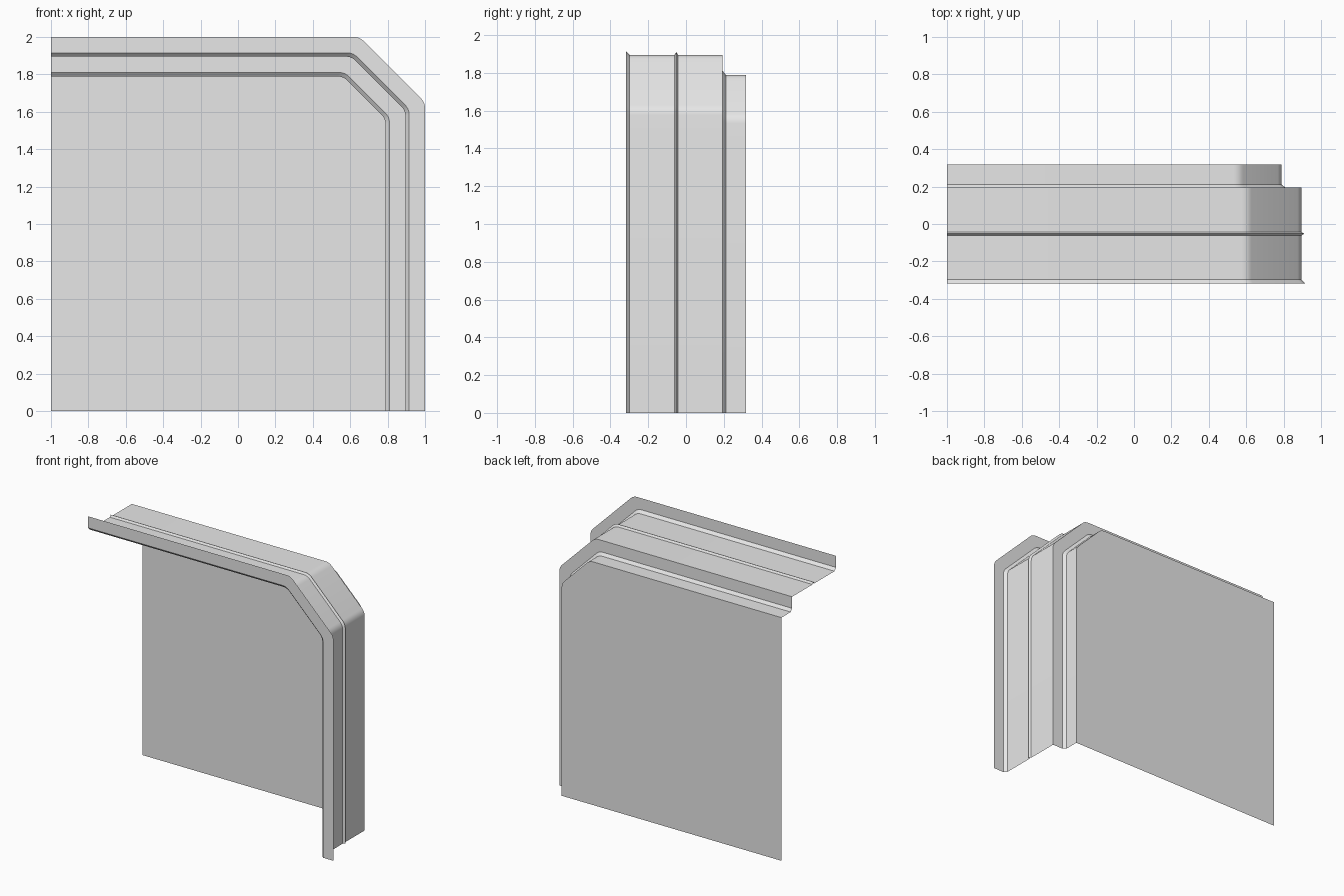
import bpy, bmesh, math
from mathutils import Vector

if "Cube" in bpy.data.objects:
    bpy.data.objects.remove(bpy.data.objects["Cube"])

grey = bpy.data.materials.new("plain grey")
grey.diffuse_color = (0.8, 0.8, 0.8, 1)
grey.use_nodes = True
grey.node_tree.nodes["Principled BSDF"].inputs["Base Color"].default_value = grey.diffuse_color

CUT = 2.65       # x + z along the outer 45 degree corner
TANGENT = 0.03   # length trimmed from each side of a rounded corner
STEPS = 5


def rounded(corner, before, after):
    """Points of a circular fillet at a corner."""
    u, v = (before - corner).normalized(), (after - corner).normalized()
    half = u.angle(v) / 2
    radius = TANGENT * math.tan(half)
    centre = corner + (u + v).normalized() * (TANGENT / math.cos(half))
    a, b = corner + u * TANGENT - centre, corner + v * TANGENT - centre
    total = a.angle(b)
    pts = []
    for i in range(STEPS + 1):
        t = i / STEPS
        k = (a * math.sin((1 - t) * total) + b * math.sin(t * total)) / math.sin(total)
        pts.append(centre + k.normalized() * radius)
    return pts


def path(d):
    """Top edge, clipped corner and right edge, moved inward by d."""
    c = CUT - d * math.sqrt(2)
    e = 2 - d
    f = 1 - d
    p = [Vector((-1, e)), Vector((c - e, e)), Vector((f, c - f)), Vector((f, 0))]
    return [p[0]] + rounded(p[1], p[0], p[2]) + rounded(p[2], p[1], p[3]) + [p[3]]


def make(name, bm):
    mesh = bpy.data.meshes.new(name)
    bm.to_mesh(mesh)
    bm.free()
    obj = bpy.data.objects.new(name, mesh)
    bpy.context.collection.objects.link(obj)
    mesh.materials.append(grey)
    bpy.ops.object.select_all(action='DESELECT')
    obj.select_set(True)
    bpy.context.view_layer.objects.active = obj
    bpy.ops.object.shade_smooth_by_angle(angle=math.radians(30))


# Stepped frame: cross-section as (y, inward distance), swept along the path
section = [(-0.318, 0), (-0.318, 0.085), (-0.298, 0.105), (-0.062, 0.105),
           (-0.052, 0.09), (-0.042, 0.105), (0.194, 0.105), (0.194, 0.19),
           (0.211, 0.211), (0.318, 0.211)]
bm = bmesh.new()
rows = [[bm.verts.new((p.x, y, p.y)) for p in path(d)] for y, d in section]
for r, s in zip(rows, rows[1:]):
    for i in range(len(r) - 1):
        bm.faces.new((r[i], s[i], s[i + 1], r[i + 1]))
# Outward side of the sheet faces up and right
bm.normal_update()
top = [f for f in bm.faces if abs(f.normal.z) > 0.99]
if sum(f.normal.z for f in top) < 0:
    bmesh.ops.reverse_faces(bm, faces=bm.faces[:])
make("stepped_frame", bm)

# Back panel closing the smallest opening
bm = bmesh.new()
y, d = section[-1]
outline = [Vector((-1, 0))] + path(d)
face = bm.faces.new([bm.verts.new((p.x, y, p.y)) for p in outline])
face.normal_update()
if face.normal.y < 0:
    face.normal_flip()
make("back_panel", bm)
